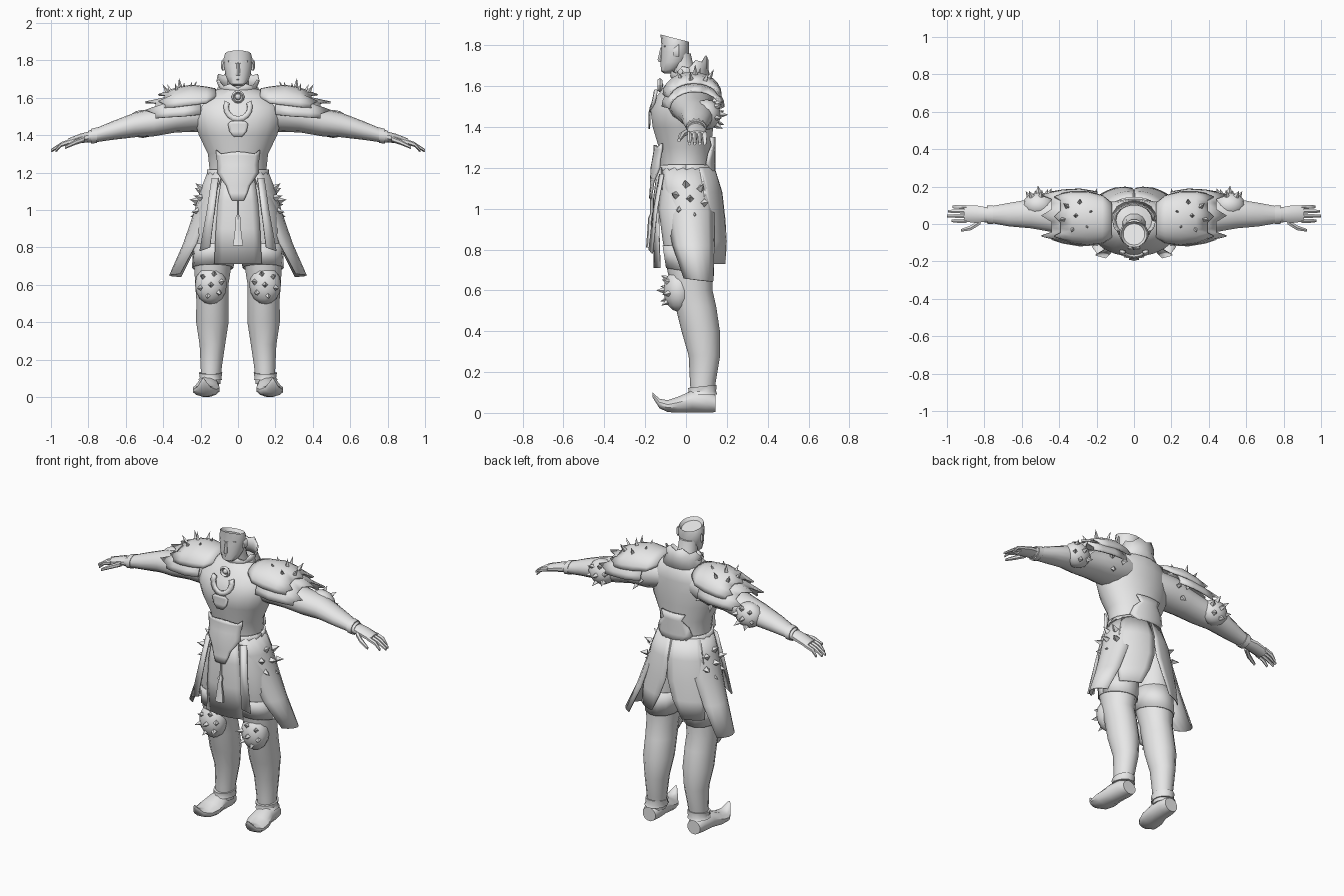
import bpy, bmesh, math
from math import sin, cos, pi, radians
from mathutils import Vector, Matrix

grey = bpy.data.materials.new("plain_grey")
grey.diffuse_color = (0.8, 0.8, 0.8, 1)


def finish(name, bm, mirror=False, thick=0, angle=40):
    """Turn a bmesh into a named, shaded object, optionally mirrored or thickened."""
    bmesh.ops.recalc_face_normals(bm, faces=bm.faces)
    me = bpy.data.meshes.new(name)
    bm.to_mesh(me)
    bm.free()
    me.materials.append(grey)
    me.shade_smooth()
    me.set_sharp_from_angle(angle=radians(angle))
    ob = bpy.data.objects.new(name, me)
    bpy.context.collection.objects.link(ob)
    if thick:
        mod = ob.modifiers.new("thickness", 'SOLIDIFY')
        mod.thickness, mod.offset = thick, 0
    if mirror:
        ob.modifiers.new("mirror", 'MIRROR').use_mirror_merge = False
    return ob


def bridge(bm, rows, closed):
    vs = [[bm.verts.new(p) for p in row] for row in rows]
    n = len(vs[0])
    for a, b in zip(vs, vs[1:]):
        for i in range(n if closed else n - 1):
            j = (i + 1) % n
            bm.faces.new((a[i], a[j], b[j], b[i]))
    return vs


def loft(name, axis, rings, n=14, mirror=False, angle=40):
    """Capped tube; ring = (cx, cy, cz, ra, rb, tilt) across the given axis."""
    rows = []
    for cx, cy, cz, ra, rb, *tilt in rings:
        row = []
        for i in range(n):
            a = 2 * pi * (i + .5) / n
            u, v = ra * cos(a), rb * sin(a)
            t = tilt[0] * sin(a) if tilt else 0
            row.append({'x': (cx + t, cy + u, cz + v), 'y': (cx + u, cy + t, cz + v),
                        'z': (cx + u, cy + v, cz + t)}[axis])
        rows.append(row)
    bm = bmesh.new()
    vs = bridge(bm, rows, True)
    bm.faces.new(vs[0])
    bm.faces.new(vs[-1])
    return finish(name, bm, mirror, angle=angle)


def sheet(name, rows, thick=.006, mirror=False):
    bm = bmesh.new()
    bridge(bm, rows, False)
    return finish(name, bm, mirror, thick)


def arc(cx, cy, rx, ry, z, a0, a1, n=7, tilt=0):
    """Horizontal arc of points, angles in degrees, 270 is the front."""
    angs = [radians(a0 + (a1 - a0) * i / (n - 1)) for i in range(n)]
    return [(cx + rx * cos(a), cy + ry * sin(a), z + tilt * sin(a)) for a in angs]


def arch(x, cy, cz, ry, rz, wave=0, n=13):
    """Upright arch over the shoulder, with a toothed edge if wave is set."""
    return [(x + wave * (i % 4 == 2), cy + ry * cos(pi * i / (n - 1)),
             cz + rz * sin(pi * i / (n - 1))) for i in range(n)]


def spikes(name, centre, normal, radius, count, length=.04, base=.017, drop=.02, middle=True):
    """Ring of four-sided spikes fanned about a normal."""
    bm = bmesh.new()
    c, nrm = Vector(centre), Vector(normal).normalized()
    u = nrm.orthogonal().normalized()
    v = nrm.cross(u)
    spots = [(c, nrm)] if middle else []
    for i in range(count):
        a = 2 * pi * i / count
        out = u * cos(a) + v * sin(a)
        spots.append((c + out * radius - nrm * drop, (nrm + out * .55).normalized()))
    for p, d in spots:
        m = Matrix.Translation(p + d * length * .35) @ d.to_track_quat('Z', 'Y').to_matrix().to_4x4()
        bmesh.ops.create_cone(bm, cap_ends=True, segments=4, radius1=base, radius2=0,
                              depth=length, matrix=m)
    finish(name, bm, True, angle=20)


def dome(name, centre, scale, mirror=True):
    bm = bmesh.new()
    m = Matrix.Translation(centre) @ Matrix.Diagonal((*scale, 1))
    bmesh.ops.create_uvsphere(bm, u_segments=12, v_segments=8, radius=1, matrix=m)
    finish(name, bm, mirror)


# Torso, neck and head
loft("torso", 'z', [(0, 0, 1.08, .165, .13), (0, 0, 1.2, .152, .125), (0, -.005, 1.3, .163, .13),
                    (0, -.015, 1.4, .212, .15), (0, -.02, 1.48, .235, .155), (0, -.005, 1.55, .235, .14),
                    (0, .015, 1.61, .18, .115), (0, .02, 1.65, .1, .08)], 20)
loft("neck", 'z', [(0, .015, 1.6, .075, .07), (0, -.01, 1.67, .06, .055), (0, -.03, 1.76, .058, .055)], 12)
loft("head", 'z', [(0, -.085, 1.662, .026, .022), (0, -.07, 1.685, .052, .052, .012),
                   (0, -.057, 1.72, .068, .068, .008), (0, -.053, 1.77, .077, .068),
                   (0, -.053, 1.81, .079, .068), (0, -.055, 1.835, .07, .07, -.018),
                   (0, -.055, 1.815, .058, .058, -.018)], 14)
loft("nose", 'z', [(0, -.112, 1.718, .016, .022), (0, -.115, 1.73, .014, .024), (0, -.112, 1.79, .007, .013)], 6)
loft("brow", 'x', [(-.055, -.095, 1.796, .012, .004), (0, -.112, 1.786, .014, .008),
                   (.055, -.095, 1.796, .012, .004)], 6)
loft("mouth", 'x', [(-.025, -.11, 1.698, .006, .003), (0, -.119, 1.7, .008, .007), (.025, -.11, 1.698, .006, .003)], 6)
loft("ear", 'y', [(.076, -.06, 1.765, .008, .02), (.084, -.035, 1.775, .008, .03)], 6, True)

# Collar with a raised back, and a ring of points
sheet("collar", [arc(0, .02, .13, .1, 1.615, 0, 360, 17, .01), arc(0, .02, .1, .085, 1.66, 0, 360, 17, .025),
                 [(x, y, z + .022 * (i % 2)) for i, (x, y, z) in
                  enumerate(arc(0, .015, .112, .09, 1.69, 0, 360, 17, .04))]], .008)

# Throat medallion, hanging crescent and chest emblem
bm = bmesh.new()
ringpts = [[((.026 + .009 * cos(b)) * cos(a), -.128 + .012 * sin(b), 1.605 + (.026 + .009 * cos(b)) * sin(a))
            for b in (0, pi / 2, pi, 3 * pi / 2)] for a in [2 * pi * i / 12 for i in range(13)]]
bridge(bm, ringpts, True)
finish("medallion_ring", bm)
dome("medallion_stone", (0, -.125, 1.605), (.016, .014, .016), False)
sheet("crescent", [[(r * cos(radians(a)), -.163 + .1 * abs(cos(radians(a))) * r + .2 * (z - 1.53),
                     z) for a in range(155, 386, 23) for z in [1.55 + r * sin(radians(a))]]
                   for r in (.05, .078)], .016)
sheet("chest_emblem", [arc(0, -.02, .24, .16, z, 270 - d, 270 + d) for z, d in
                       ((1.39, 5), (1.42, 11), (1.46, 13), (1.475, 9))], .006)

# Belt, front buckle plate and back plate
sheet("belt", [arc(0, 0, .162, .135, 1.17, 0, 360, 21), arc(0, 0, .16, .135, 1.215, 0, 360, 21)], .012)
sheet("front_plate", [arc(0, -.01, r, r2, z, 270 - d, 270 + d, 9) for z, d, r, r2 in
                      ((1.05, 9, .2, .165), (1.09, 15, .19, .162), (1.13, 20, .18, .16), (1.2, 40, .17, .158),
                       (1.24, 38, .172, .15), (1.29, 40, .178, .142))]
      + [[(x, y, z + dz) for (x, y, z), dz in zip(arc(0, -.01, .18, .142, 1.3, 230, 310, 9),
                                                 (.02, 0, .005, .01, .012, .01, .005, 0, .02))]], .012)
sheet("back_plate", [arc(0, 0, .175, .138, z, 90 - d, 90 + d) for z, d in
                     ((1.17, 20), (1.22, 42), (1.27, 35), (1.31, 20), (1.35, 28))], .014)

# Skirt: front, side and back panels, straps and tassel
sheet("front_panel", [arc(0, 0, r, r2, z, 270 - d, 270 + d) for z, r, r2, d in
                      ((1.2, .16, .138, 31), (1.05, .2, .158, 32), (.9, .21, .16, 34), (.71, .22, .155, 35))])
sheet("side_panel", [arc(0, 0, .162, .138, 1.2, -60, 50), arc(0, .01, .2, .155, 1.1, -55, 50),
                     arc(.03, .02, .205, .15, .98, -50, 52), arc(.1, .035, .19, .13, .82, -50, 52),
                     arc(.21, .06, .155, .09, .65, -50, 52, tilt=-.01)], mirror=True)
sheet("back_panel", [arc(0, .01, .16, .128, 1.2, 25, 92), arc(0, .02, .2, .155, 1.08, 25, 91),
                     arc(0, .03, .225, .16, .95, 25, 88), arc(0, .035, .245, .165, .84, 27, 79),
                     arc(0, .04, .255, .165, .73, 32, 66)], mirror=True)
sheet("strap", [[(.105, -.128, 1.17), (.14, -.11, 1.17)], [(.125, -.157, 1.0), (.165, -.142, 1.0)],
                [(.15, -.18, .8), (.205, -.165, .78)]], .008, True)
loft("tassel", 'z', [(0, -.185, .81, .031, .012), (0, -.18, .83, .028, .014), (0, -.177, .93, .014, .01),
                     (0, -.174, .955, .018, .012), (0, -.17, .975, .007, .006), (0, -.17, 1.06, .006, .005)], 6)

# Legs, boot cuffs and curled shoes
loft("leg", 'z', [(.145, .08, .07, .052, .055), (.143, .083, .16, .058, .064), (.137, .09, .28, .07, .077),
                  (.137, .072, .4, .089, .094), (.137, .048, .52, .088, .1), (.14, .03, .6, .091, .1),
                  (.135, .02, .7, .102, .112), (.125, .01, .85, .115, .125), (.11, 0, 1.0, .11, .135),
                  (.085, 0, 1.14, .085, .12)], 14, True)
loft("boot_cuff", 'z', [(.15, .08, .09, .066, .076), (.146, .08, .105, .06, .07),
                        (.146, .08, .13, .064, .072, .008)], 12, True)
loft("shoe", 'y', [(.155, .145, .045, .045, .043), (.157, .1, .055, .058, .055), (.162, .03, .056, .06, .055),
                   (.17, -.04, .04, .074, .04), (.178, -.09, .033, .064, .03), (.183, -.13, .046, .038, .024),
                   (.185, -.165, .09, .008, .012)], 12, True)
sheet("trouser_hem", [arc(.125, .01, .112, .125, .82, 0, 360, 15),
                      arc(.135, .02, .108, .118, .69, 0, 360, 15, -.02)], .006, True)

# Arms, hands and fingers
loft("arm", 'x', [(.1, .02, 1.53, .1, .09), (.22, .025, 1.515, .115, .098), (.33, .03, 1.495, .1, .08),
                  (.45, .045, 1.468, .088, .074), (.55, .055, 1.455, .08, .066), (.67, .05, 1.425, .064, .05),
                  (.77, .05, 1.397, .045, .036), (.8, .05, 1.392, .042, .032)], 14, True)
loft("bracer_edge", 'x', [(.755, .05, 1.4, .052, .043), (.785, .05, 1.394, .05, .041)], 12, True)
loft("palm", 'x', [(.77, .05, 1.396, .038, .03), (.84, .053, 1.383, .048, .026), (.91, .055, 1.362, .046, .02)], 10, True)
for k, (y, reach) in enumerate(((.017, .975), (.043, 1.0), (.068, .995), (.092, .97))):
    loft(f"finger_{k + 1}", 'x', [(.895, y, 1.367, .0125, .014), (.945, y, 1.35, .012, .013),
                                  (reach, y, 1.318, .008, .008)], 6, True)
loft("thumb", 'x', [(.82, .015, 1.38, .018, .016), (.87, -.02, 1.362, .015, .014),
                    (.925, -.034, 1.335, .008, .009)], 6, True)

# Two-layer shoulder armour
sheet("shoulder_upper", [arch(.12, .02, 1.6, .09, .045), arch(.17, .025, 1.57, .125, .085),
                         arch(.25, .03, 1.56, .14, .105), arch(.33, .035, 1.55, .135, .1),
                         arch(.39, .04, 1.545, .12, .07, .035)], .01, True)
sheet("shoulder_lower", [arch(.2, .03, 1.51, .14, .11), arch(.29, .035, 1.5, .15, .115),
                         arch(.38, .04, 1.495, .14, .105), arch(.44, .045, 1.49, .125, .085, .055)], .01, True)

# Spiked pads
dome("knee_pad", (.145, -.035, .6), (.085, .075, .105))
dome("elbow_pad", (.51, .1, 1.46), (.085, .07, .075))
spikes("shoulder_spikes", (.31, .045, 1.655), (.1, 0, 1), .07, 6, .06, .016)
spikes("knee_spikes", (.145, -.112, .6), (.05, -1, 0), .06, 6, .04)
spikes("elbow_spikes", (.51, .172, 1.46), (.1, 1, 0), .055, 6, .04)
spikes("hip_spikes", (.222, .02, 1.05), (1, 0, .15), .075, 6, .045, .02, .015)
spikes("back_spikes", (.25, .15, 1.49), (.3, 1, -.3), .045, 3, .04, .016, .01, False)
